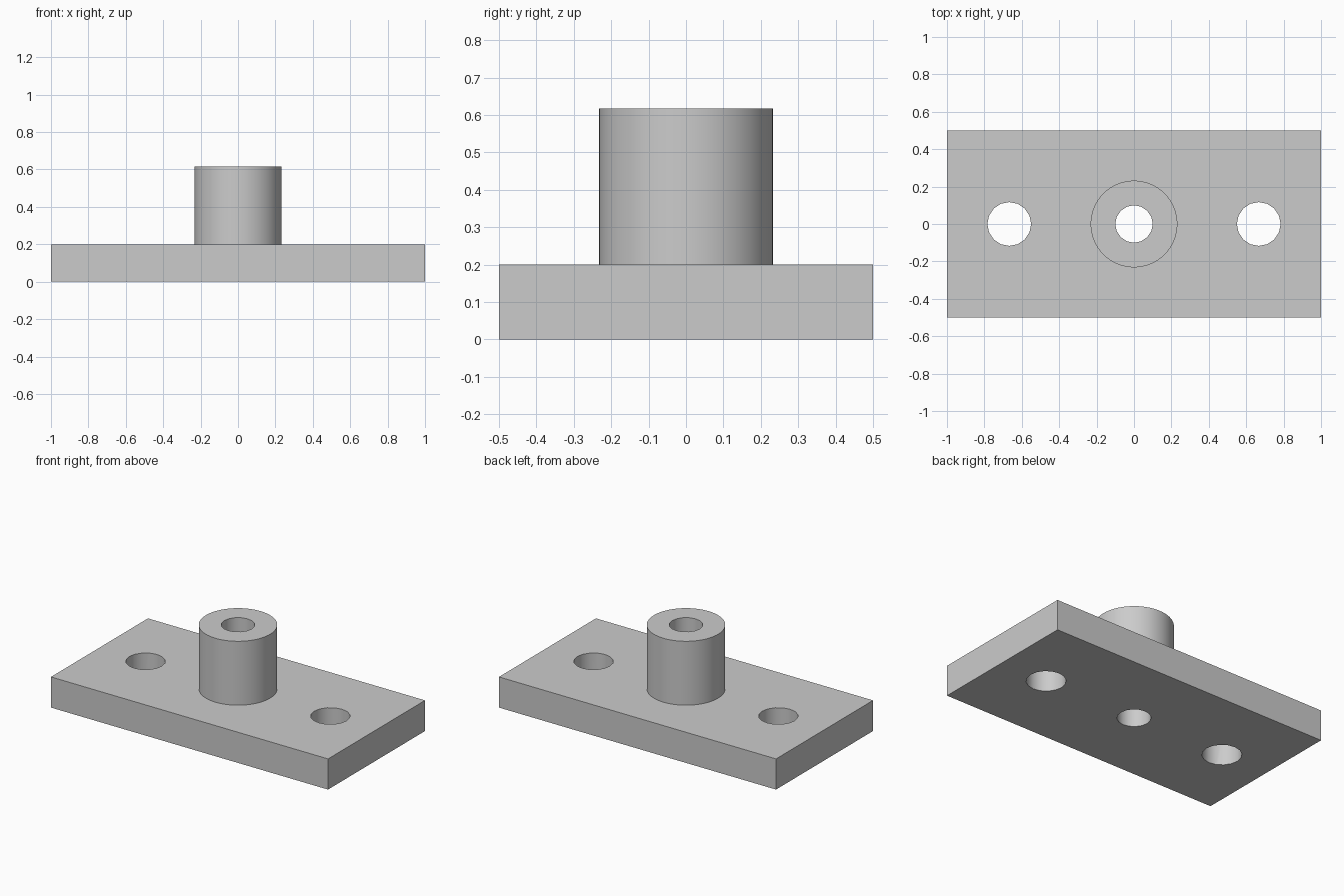
import bpy
import math

old = bpy.data.objects.get("Cube")
if old:
    bpy.data.objects.remove(old, do_unlink=True)

PLATE_TOP, BOSS_TOP = 0.2, 0.617

metal = bpy.data.materials.new("plain_grey")
metal.use_nodes = True
grey = (0.6, 0.6, 0.6, 1)
metal.diffuse_color = grey
metal.node_tree.nodes["Principled BSDF"].inputs["Base Color"].default_value = grey


def cylinder(name, x, radius, bottom, top, sides):
    bpy.ops.mesh.primitive_cylinder_add(
        vertices=sides, radius=radius, depth=top - bottom,
        location=(x, 0, (bottom + top) / 2))
    obj = bpy.context.object
    obj.name = name
    return obj


def finish(obj, cutters):
    """Cut the holes, then colour and smooth the part."""
    obj.data.materials.append(metal)
    bpy.ops.object.select_all(action='DESELECT')
    obj.select_set(True)
    bpy.context.view_layer.objects.active = obj
    for cutter in cutters:
        mod = obj.modifiers.new("hole", 'BOOLEAN')
        mod.operation = 'DIFFERENCE'
        mod.solver = 'EXACT'
        mod.object = cutter
        bpy.ops.object.modifier_apply(modifier=mod.name)
    bpy.ops.object.shade_smooth_by_angle(angle=math.radians(30))


# Base plate
bpy.ops.mesh.primitive_cube_add(size=1, location=(0, 0, PLATE_TOP / 2))
plate = bpy.context.object
plate.name = "base_plate"
plate.scale = (2, 1, PLATE_TOP)
bpy.ops.object.transform_apply(location=False, rotation=False, scale=True)

# Central boss
boss = cylinder("boss", 0, 0.232, PLATE_TOP, BOSS_TOP, 64)

# Hole cutters: central bore and two mounting holes
bore = cylinder("bore_cutter", 0, 0.1, -0.1, 0.8, 16)
mounts = [cylinder("mount_cutter", x, 0.117, -0.1, 0.3, 16)
          for x in (-0.667, 0.667)]

finish(plate, [bore] + mounts)
finish(boss, [bore])

for cutter in [bore] + mounts:
    bpy.data.objects.remove(cutter, do_unlink=True)
